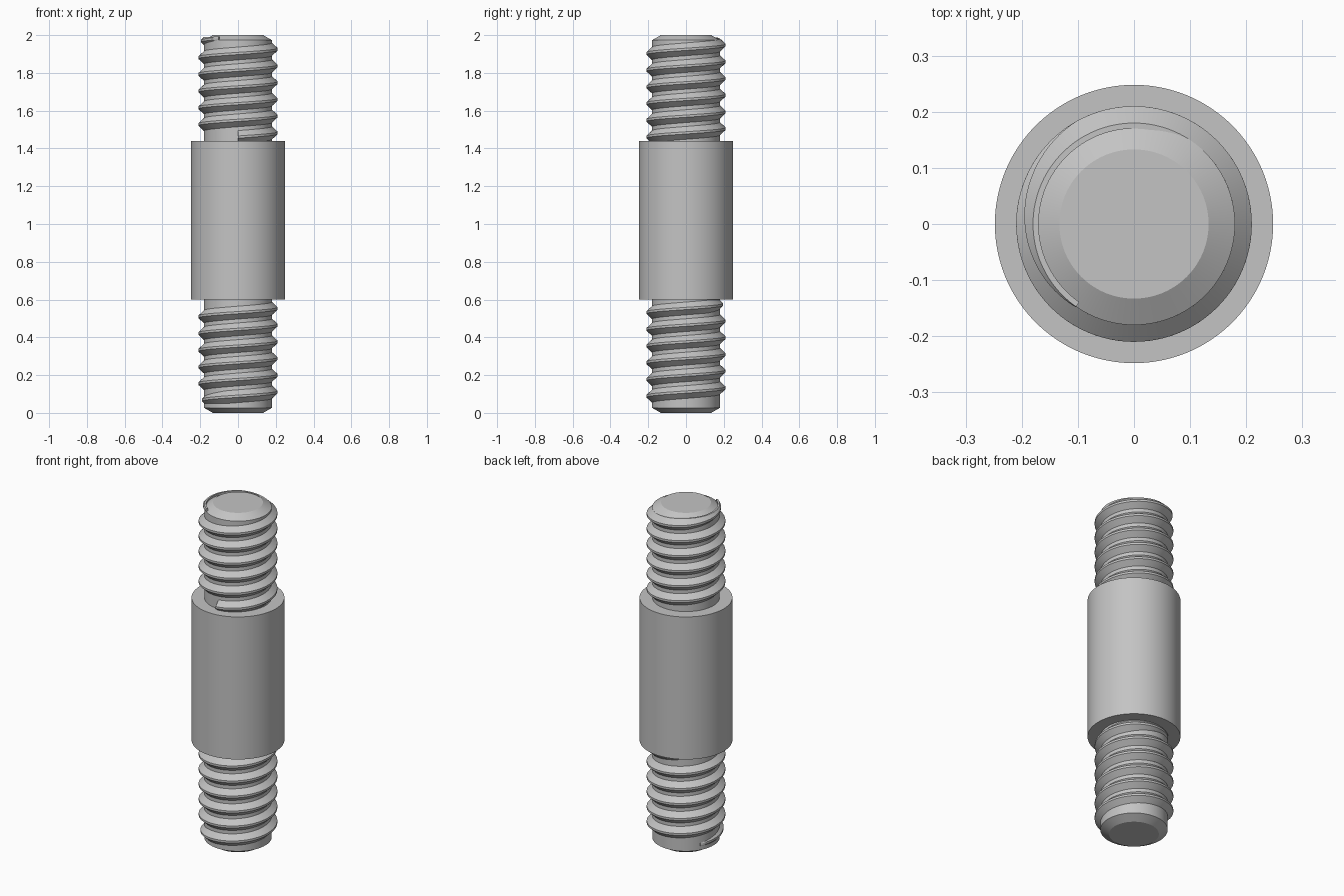
import bpy, bmesh, math
from mathutils import Vector

cube = bpy.data.objects.get("Cube")
if cube:
    bpy.data.objects.remove(cube, do_unlink=True)

steel = bpy.data.materials.new("steel grey")
steel.use_nodes = True
COLOUR = (0.55, 0.55, 0.55, 1)
steel.diffuse_color = COLOUR
steel.node_tree.nodes["Principled BSDF"].inputs["Base Color"].default_value = COLOUR

SIDES = 96
CORE, CREST, PITCH = 0.18, 0.21, 0.0885


def finish(name, bm):
    bmesh.ops.recalc_face_normals(bm, faces=bm.faces)
    mesh = bpy.data.meshes.new(name)
    bm.to_mesh(mesh)
    bm.free()
    mesh.materials.append(steel)
    obj = bpy.data.objects.new(name, mesh)
    bpy.context.collection.objects.link(obj)
    bpy.ops.object.select_all(action="DESELECT")
    obj.select_set(True)
    bpy.context.view_layer.objects.active = obj
    bpy.ops.object.shade_smooth_by_angle(angle=math.radians(25))
    return obj


def skin(bm, rings, closed):
    """Bridge neighbouring rings of vertices with quads."""
    for a, b in zip(rings, rings[1:]):
        n = len(a)
        for i in range(n if closed else n - 1):
            j = (i + 1) % n
            bm.faces.new((a[i], a[j], b[j], b[i]))
    bm.faces.new(rings[0])
    bm.faces.new(rings[-1])


def polar(radius, angle, z):
    return Vector((radius * math.cos(angle), radius * math.sin(angle), z))


def turned(name, profile):
    """Solid of revolution from (radius, height) points."""
    bm = bmesh.new()
    rings = [[bm.verts.new(polar(r, math.tau * i / SIDES, z)) for i in range(SIDES)]
             for r, z in profile]
    skin(bm, rings, True)
    return finish(name, bm)


def thread(name, z_zero, start, end, fade_in, fade_out):
    """Right-handed ridge; angles in degrees, crest at z_zero when angle is 0."""
    bm = bmesh.new()
    rings = []
    steps = round((end - start) * SIDES / 360)
    for i in range(steps + 1):
        deg = start + (end - start) * i / steps
        fade = 1.0
        if fade_in:
            fade = min(fade, (deg - start) / fade_in)
        if fade_out:
            fade = min(fade, (end - deg) / fade_out)
        z = z_zero + PITCH * deg / 360
        crest = CORE + 0.001 + (CREST - CORE - 0.001) * fade
        half = 0.008 + 0.026 * (crest - CORE) / (CREST - CORE)
        section = ((CORE - 0.01, -half), (CORE, -half), (crest, -0.006),
                   (crest, 0.006), (CORE, half), (CORE - 0.01, half))
        rings.append([bm.verts.new(polar(r, math.radians(deg), z + dz))
                      for r, dz in section])
    skin(bm, rings, True)
    return finish(name, bm)


# Chamfered rod running the whole length
turned("core_rod", [(0.133, 0), (CORE, 0.027), (CORE, 1.973), (0.133, 2)])

# Thick plain collar in the middle
turned("middle_collar", [(0.248, 0.6), (0.248, 1.44)])

# Threads on both ends
thread("upper_thread", 1.925, -1890, 235, 0, 115)
thread("lower_thread", 0.553, -2010, 140, 100, 100)
